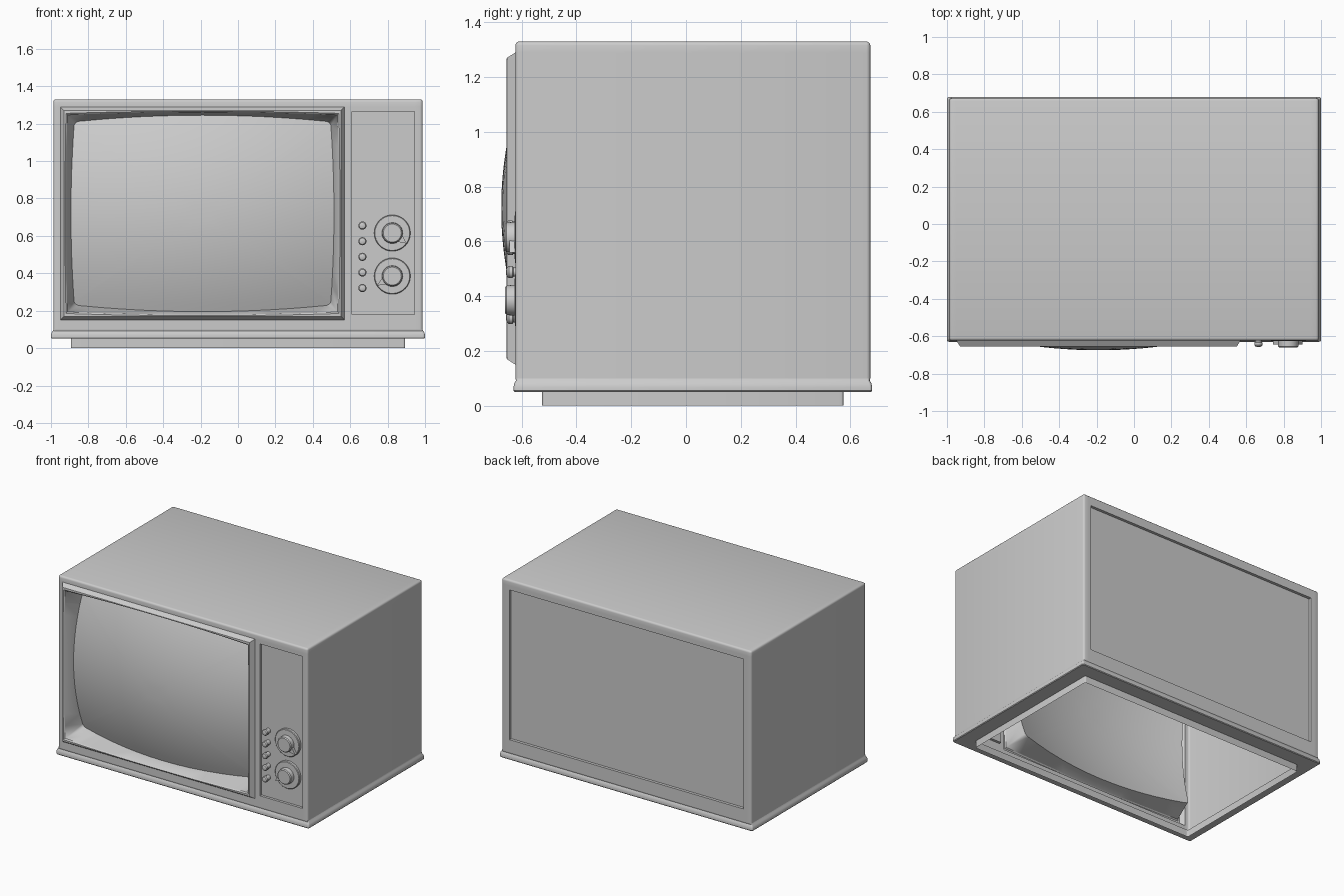
import bpy, bmesh, math
from mathutils import Vector

if "Cube" in bpy.data.objects:
    bpy.data.objects.remove(bpy.data.objects["Cube"])

CX, CZ = -0.19, 0.72      # screen centre
FRONT, BACK = -0.623, 0.673


def finish(name, bm, angle=35):
    bmesh.ops.remove_doubles(bm, verts=bm.verts, dist=1e-5)
    bmesh.ops.recalc_face_normals(bm, faces=bm.faces)
    me = bpy.data.meshes.new(name)
    bm.to_mesh(me)
    bm.free()
    ob = bpy.data.objects.new(name, me)
    bpy.context.collection.objects.link(ob)
    bpy.ops.object.select_all(action='DESELECT')
    ob.select_set(True)
    bpy.context.view_layer.objects.active = ob
    bpy.ops.object.shade_smooth_by_angle(angle=math.radians(angle))
    return ob


def loft(name, loops, cap=False, angle=35):
    """Bridge equal-length closed loops in order, optionally capping the last."""
    bm = bmesh.new()
    rings = [[bm.verts.new(p) for p in loop] for loop in loops]
    n = len(rings[0])
    for a, b in zip(rings, rings[1:]):
        for i in range(n):
            j = (i + 1) % n
            bm.faces.new((a[i], a[j], b[j], b[i]))
    if cap:
        bm.faces.new(rings[-1])
    return finish(name, bm, angle)


def unit_outline(r, arc=4, side=12):
    """Rounded square between -1 and 1."""
    pts = []
    for k, (sx, sy) in enumerate([(1, 1), (-1, 1), (-1, -1), (1, -1)]):
        for i in range(arc + 1):
            a = math.pi / 2 * (k + i / arc)
            pts.append((sx * (1 - r) + r * math.cos(a), sy * (1 - r) + r * math.sin(a)))
        end = pts[-1]
        step = (-math.sin(math.pi / 2 * (k + 1)), math.cos(math.pi / 2 * (k + 1)))
        for i in range(1, side):
            d = 2 * (1 - r) * i / side
            pts.append((end[0] + step[0] * d, end[1] + step[1] * d))
    return pts


def glass_y(x, z):
    return -0.675 + 0.19 * (x - CX) ** 2 + 0.38 * (z - CZ) ** 2


def screen_loop(hw, hh, bulge_x=0, bulge_z=0, r=0, y=None, t=1):
    """Outline around the screen centre with sides bowed outward."""
    out = []
    for u, v in unit_outline(r):
        x = CX + t * u * (hw + bulge_x * (1 - v * v))
        z = CZ + t * v * (hh + bulge_z * (1 - u * u))
        out.append((x, glass_y(x, z) if y is None else y, z))
    return out


def rect_xz(x0, x1, z0, z1, y):
    return [(x0, y, z0), (x1, y, z0), (x1, y, z1), (x0, y, z1)]


def lathe(name, x, z, profile, seg=32):
    loft(name, [[(x + r * math.cos(2 * math.pi * i / seg), y,
                  z + r * math.sin(2 * math.pi * i / seg)) for i in range(seg)]
                for r, y in profile], cap=True)


# Cabinet shell, open underneath, with openings for screen, controls and back
panel = (0.61, 0.945, 0.18, 1.265)
rear = (-0.925, 0.925, 0.19, 1.26)
hole = (CX - 0.76, CX + 0.76, CZ - 0.57, CZ + 0.57)
bm = bmesh.new()
bmesh.ops.create_cube(bm, size=1)
for v in bm.verts:
    v.co = Vector((v.co.x * 1.974, 0.025 + v.co.y * 1.296, 0.715 + v.co.z * 1.23))
edges = [e for e in bm.edges if max(v.co.z for v in e.verts) > 0.2]
bmesh.ops.bevel(bm, geom=edges, offset=0.014, segments=3, profile=0.5, affect='EDGES')
bmesh.ops.delete(bm, geom=[f for f in bm.faces if f.normal.z < -0.9], context='FACES')
for x0, x1, z0, z1 in (panel, rear, hole):
    for co, no in (((x0, 0, 0), (1, 0, 0)), ((x1, 0, 0), (1, 0, 0)),
                   ((0, 0, z0), (0, 0, 1)), ((0, 0, z1), (0, 0, 1))):
        bmesh.ops.bisect_plane(bm, geom=bm.verts[:] + bm.edges[:] + bm.faces[:],
                               plane_co=co, plane_no=no, dist=1e-6)


def inside(f, box):
    c = f.calc_center_median()
    return box[0] < c.x < box[1] and box[2] < c.z < box[3]


cut = [f for f in bm.faces
       if (f.normal.y < -0.99 and (inside(f, panel) or inside(f, hole)))
       or (f.normal.y > 0.99 and inside(f, rear))]
bmesh.ops.delete(bm, geom=cut, context='FACES')
finish("cabinet", bm)


# Flared skirt, underside ledge and plinth
def plan_loop(hx, hy, z):
    return [(u * hx, 0.025 + v * hy, z) for u, v in unit_outline(0.014, side=1)]


loft("skirt_and_plinth", [plan_loop(*p) for p in (
    (0.893, 0.55, 0.0), (0.893, 0.55, 0.05), (0.996, 0.651, 0.05), (1.0, 0.655, 0.055),
    (1.0, 0.655, 0.068), (0.997, 0.652, 0.082), (0.990, 0.646, 0.092), (0.987, 0.648, 0.10))])

# Recessed control panel and rear cover
for name, box, y, dy in (("control_panel", panel, FRONT, 0.018),
                         ("rear_cover", rear, BACK, -0.02)):
    loft(name, [rect_xz(*box, y), rect_xz(*box, y + dy)], cap=True)

# Screen surround: raised outside, funnel down to the glass inside
loft("screen_surround", [
    screen_loop(0.76, 0.57, y=FRONT),
    screen_loop(0.746, 0.556, y=-0.645),
    screen_loop(0.74, 0.55, y=-0.654),
    screen_loop(0.73, 0.535, 0.005, 0.012, y=-0.655),
    screen_loop(0.722, 0.527, 0.006, 0.014, y=-0.648),
    screen_loop(0.685, 0.49, 0.018, 0.035, r=0.04)], angle=30)

# Bulging glass
loft("screen_glass", [screen_loop(0.685, 0.49, 0.018, 0.035, r=0.04, t=1 - i / 12)
                      for i in range(12)], cap=True)

# Tuning dials with pointers
for name, z, ang in (("upper", 0.615, -36), ("lower", 0.385, -148)):
    x = 0.825
    lathe(name + "_dial", x, z, [(0.097, -0.605), (0.097, -0.621), (0.093, -0.625),
                                 (0.056, -0.626), (0.054, -0.655), (0.048, -0.661)])
    a = math.radians(ang)
    c, s = math.cos(a), math.sin(a)
    tri = [(0.045, -0.024), (0.095, 0.0), (0.045, 0.024)]
    loft(name + "_dial_pointer",
         [[(x + p * c - q * s, y, z + p * s + q * c) for p, q in tri]
          for y in (-0.624, -0.645)], cap=True)

# Column of small buttons
for i in range(5):
    lathe(f"button_{i + 1}", 0.665, 0.655 - i * 0.0835,
          [(0.017, -0.605), (0.017, -0.63), (0.022, -0.634), (0.022, -0.647),
           (0.017, -0.654), (0.008, -0.657)], seg=16)
